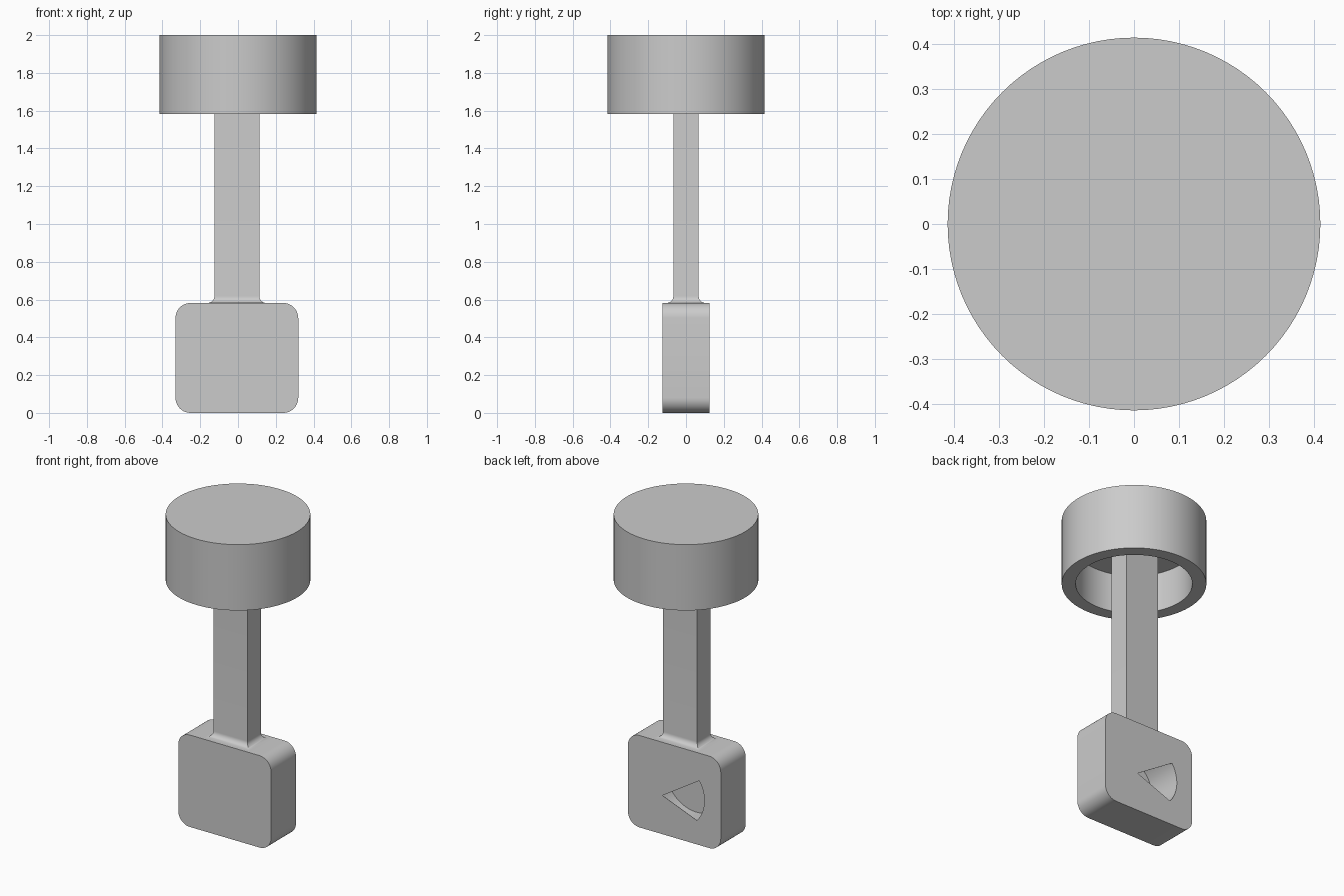
import bpy
import bmesh
from math import sin, cos, pi, atan2

cube = bpy.data.objects.get("Cube")
if cube:
    bpy.data.objects.remove(cube, do_unlink=True)

OFFSET = -0.006          # stem and grip sit a hair off the head's axis
GRIP_MID = 0.29          # height of the grip's centre


def loft(name, sections):
    """Bridge equal-length point loops and cap both ends."""
    bm = bmesh.new()
    loops = [[bm.verts.new(p) for p in s] for s in sections]
    for a, b in zip(loops, loops[1:]):
        for i in range(len(a)):
            j = (i + 1) % len(a)
            bm.faces.new((a[i], a[j], b[j], b[i]))
    bm.faces.new(loops[0])
    bm.faces.new(loops[-1])
    bmesh.ops.recalc_face_normals(bm, faces=bm.faces)
    mesh = bpy.data.meshes.new(name)
    bm.to_mesh(mesh)
    bm.free()
    obj = bpy.data.objects.new(name, mesh)
    bpy.context.collection.objects.link(obj)
    return obj


def arc(cx, cy, r, start, end, steps):
    angles = [start + (end - start) * i / steps for i in range(steps + 1)]
    return [(cx + r * cos(a), cy + r * sin(a)) for a in angles]


def slab(name, outline, y0, y1):
    """Extrude an x-z outline along y."""
    return loft(name, [[(x, y, z) for x, z in outline] for y in (y0, y1)])


def activate(obj):
    bpy.ops.object.select_all(action='DESELECT')
    obj.select_set(True)
    bpy.context.view_layer.objects.active = obj


def smooth(obj):
    activate(obj)
    bpy.ops.object.shade_smooth_by_angle(angle=pi / 6)


def carve(obj, cutter):
    cutter.hide_render = True
    mod = obj.modifiers.new("carve", 'BOOLEAN')
    mod.operation = 'DIFFERENCE'
    mod.solver = 'EXACT'
    mod.object = cutter
    activate(obj)
    bpy.ops.object.modifier_apply(modifier=mod.name)
    bpy.data.objects.remove(cutter, do_unlink=True)


# Head: a cup open at the bottom
cup = [(0.335, 1.83), (0.335, 1.583), (0.415, 1.583), (0.415, 2.0)]
head = loft("head", [[(x, y, z) for x, y in arc(0, 0, r, 0, 2 * pi, 96)[:-1]]
                     for r, z in cup])
smooth(head)

# Stem: rectangular bar with a concave flare where it meets the grip
FLARE = 0.036
levels = [(FLARE * (1 - sin(a)), 0.582 + FLARE * (1 - cos(a)))
          for a in [pi / 2 * i / 8 for i in range(9)]] + [(0, 1.83)]
sections = []
for grow, z in levels:
    w, d = 0.119 + grow, 0.067 + grow
    sections.append([(OFFSET + sx * w, sy * d, z)
                     for sx, sy in ((-1, -1), (1, -1), (1, 1), (-1, 1))])
stem = loft("stem", sections)
smooth(stem)

# Grip: rounded block
CORNER = 0.08
half_w, half_h = 0.325 - CORNER, GRIP_MID + 0.001 - CORNER
outline = []
for i, (sx, sz) in enumerate(((1, 1), (-1, 1), (-1, -1), (1, -1))):
    outline += arc(OFFSET + sx * half_w, 0.291 + sz * half_h, CORNER,
                   i * pi / 2, (i + 1) * pi / 2, 10)
grip = slab("grip", outline, -0.125, 0.125)

# Round hollow inside the grip, behind a thin back skin
RADIUS = 0.212
hollow = slab("hollow_cutter", arc(OFFSET, GRIP_MID, RADIUS, 0, 2 * pi, 72)[:-1],
              -0.095, 0.123)
carve(grip, hollow)

# Wedge-shaped window through the back skin
upper = atan2(0.116, -0.172)
lower = atan2(-0.14, -0.16) + 2 * pi
wedge = [(0.077, 0.245)] + arc(OFFSET, GRIP_MID, RADIUS - 0.002, upper, lower, 14)
carve(grip, slab("window_cutter", wedge, 0.11, 0.14))
smooth(grip)
